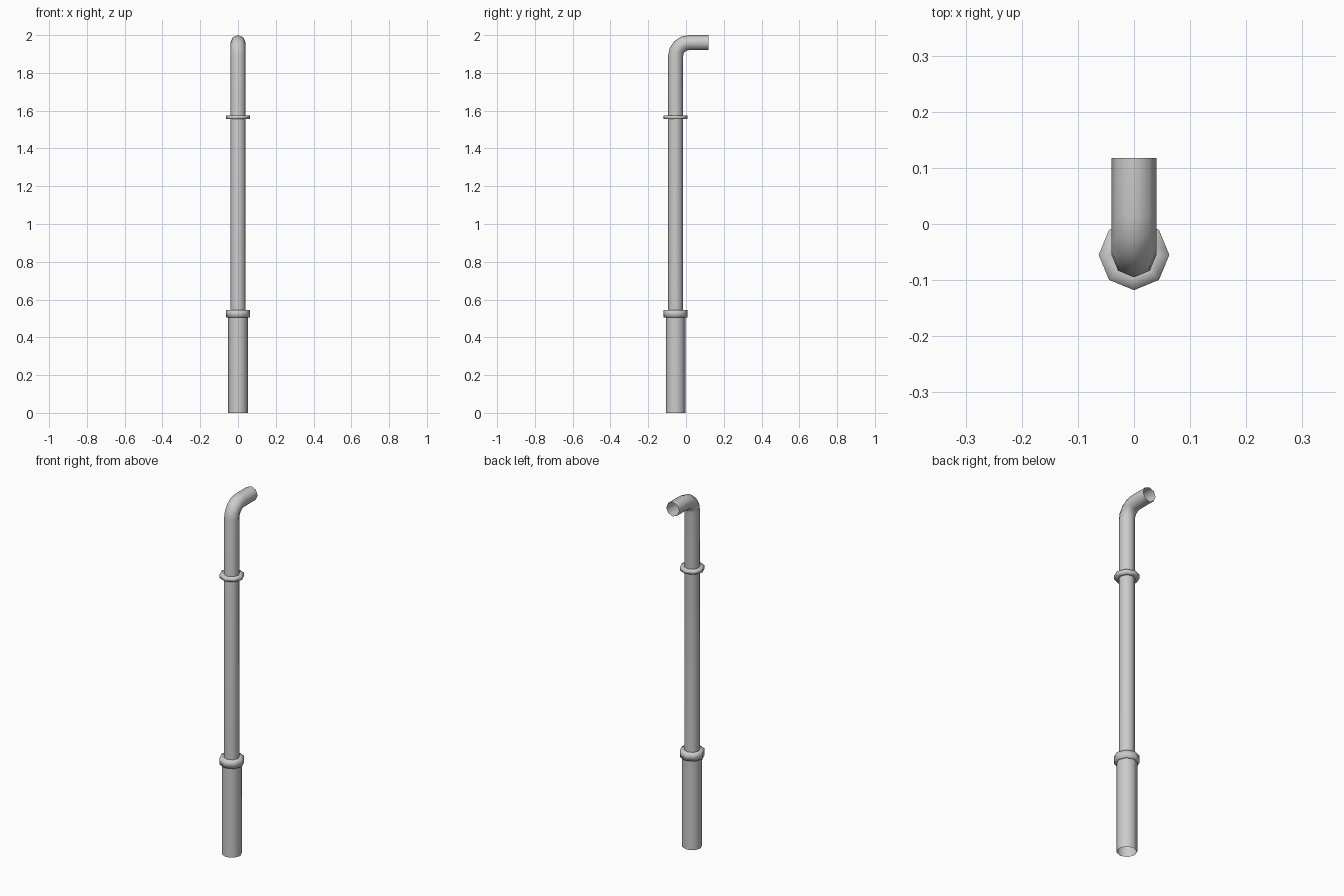
import bpy, bmesh
from math import sin, cos, pi
from mathutils import Vector

if "Cube" in bpy.data.objects:
    bpy.data.objects.remove(bpy.data.objects["Cube"])

SIDES = 8
AXIS_Y = -0.055   # centre line of the upright pipe


def sweep(name, stations):
    """Open octagonal skin through (y, z, radius, tilt) stations; tilt 0 = upright."""
    bm = bmesh.new()
    rings = []
    for y, z, r, t in stations:
        across = Vector((0, cos(t), -sin(t)))
        ring = []
        for i in range(SIDES):
            a = 2 * pi * i / SIDES
            ring.append(bm.verts.new(Vector((0, y, z)) + Vector((r * cos(a), 0, 0)) + across * (r * sin(a))))
        rings.append(ring)
    for lo, hi in zip(rings, rings[1:]):
        for i in range(SIDES):
            j = (i + 1) % SIDES
            bm.faces.new((lo[i], lo[j], hi[j], hi[i]))
    mesh = bpy.data.meshes.new(name)
    bm.to_mesh(mesh)
    bm.free()
    mesh.shade_smooth()
    obj = bpy.data.objects.new(name, mesh)
    bpy.context.collection.objects.link(obj)
    return obj


def collar(name, z0, z1, r_low, r_out, r_top):
    # flat-topped ring closed against the pipes above and below
    return sweep(name, [(AXIS_Y, z0, r_low, 0), (AXIS_Y, z0, r_out, 0),
                        (AXIS_Y, z1, r_out, 0), (AXIS_Y, z1, r_top, 0)])


# wide base sleeve, open at the bottom
sweep("base_sleeve", [(AXIS_Y, 0, 0.052, 0), (AXIS_Y, 0.505, 0.052, 0)])

# collars
collar("lower_collar", 0.505, 0.545, 0.052, 0.063, 0.04)
collar("upper_collar", 1.555, 1.575, 0.04, 0.063, 0.04)

# upright pipe with elbow and open outlet
R, BEND, STEPS = 0.04, 0.07, 4
cy, cz = AXIS_Y + BEND, 1.96 - BEND
path = [(AXIS_Y, 0.545, R, 0)]
for k in range(STEPS + 1):
    t = pi / 2 * k / STEPS
    path.append((cy - BEND * cos(t), cz + BEND * sin(t), R, t))
path.append((0.118, 1.96, R, pi / 2))
sweep("pipe_with_elbow", path)
